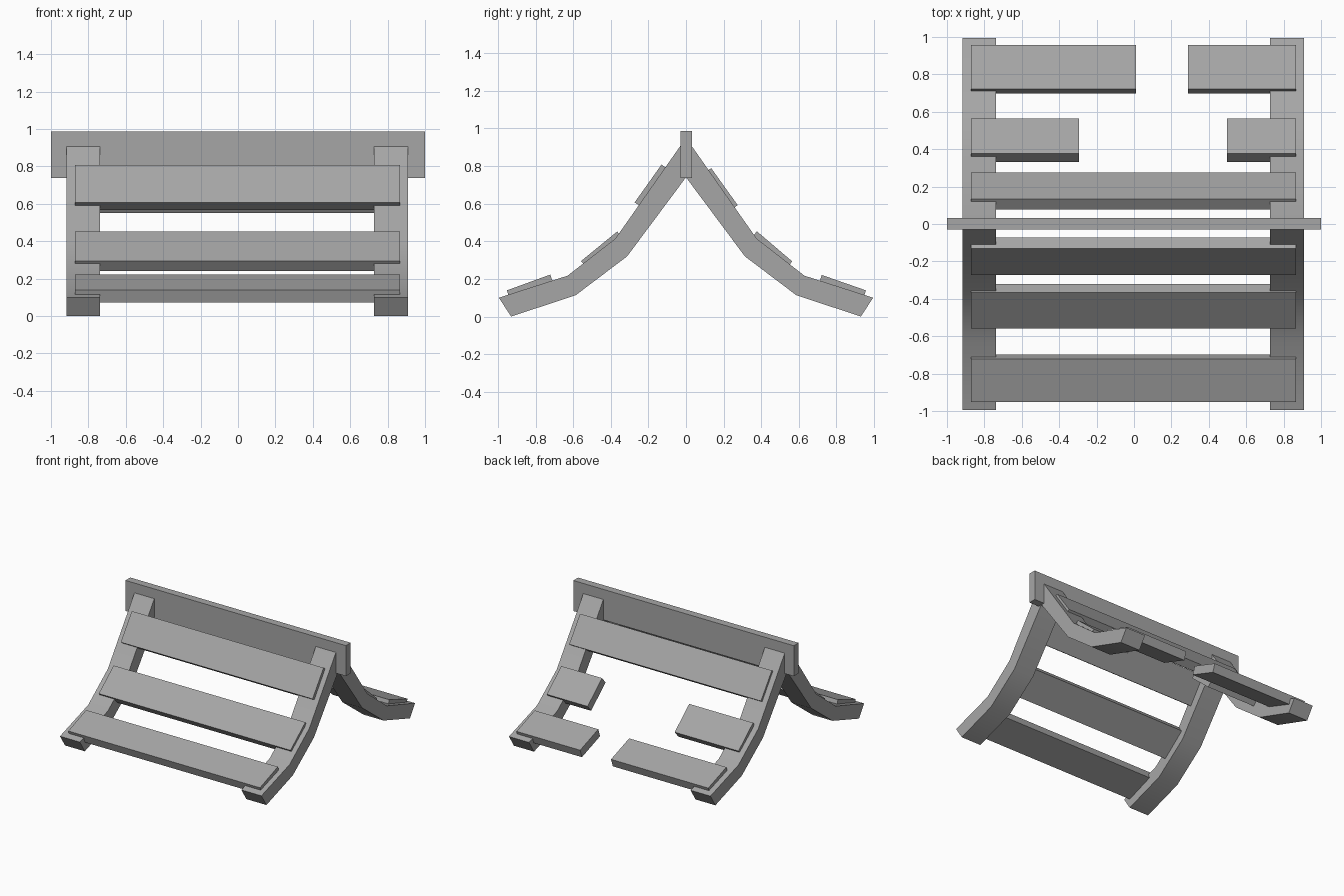
import bpy
import bmesh
from math import radians
from mathutils import Vector

cube = bpy.data.objects.get("Cube")
if cube:
    bpy.data.objects.remove(cube, do_unlink=True)

GREY = (0.38, 0.38, 0.38, 1.0)
wood = bpy.data.materials.new("plain_grey")
wood.use_nodes = True
wood.diffuse_color = GREY
bsdf = next(n for n in wood.node_tree.nodes if n.type == "BSDF_PRINCIPLED")
bsdf.inputs["Base Color"].default_value = GREY
bsdf.inputs["Roughness"].default_value = 0.8


def extrude_strip(name, upper, lower, x0, x1):
    """Solid between two (y, z) lines, running from x0 to x1."""
    bm = bmesh.new()
    rings = []
    for u, l in zip(upper, lower):
        rings.append([bm.verts.new(p) for p in (
            (x0, *u), (x1, *u), (x1, *l), (x0, *l))])
    for a, b in zip(rings, rings[1:]):
        for i in range(4):
            j = (i + 1) % 4
            bm.faces.new((a[i], a[j], b[j], b[i]))
    bm.faces.new(rings[0])
    bm.faces.new(rings[-1])
    bmesh.ops.recalc_face_normals(bm, faces=bm.faces)
    mesh = bpy.data.meshes.new(name)
    bm.to_mesh(mesh)
    bm.free()
    mesh.materials.append(wood)
    obj = bpy.data.objects.new(name, mesh)
    bpy.context.collection.objects.link(obj)
    return obj


def mirrored(half):
    """Complete a front half line that ends on the ridge at y = 0."""
    return half + [(-y, z) for y, z in reversed(half[:-1])]


# Curved rafters, one on each side, running over the ridge
top_line = mirrored([(-0.995, 0.10), (-0.63, 0.217), (-0.375, 0.415), (0, 0.95)])
under_line = mirrored([(-0.93, 0.0), (-0.587, 0.113), (-0.313, 0.32), (0, 0.74)])
for name, x0, x1 in (("right_rafter", -0.918, -0.738), ("left_rafter", 0.727, 0.909)):
    rafter = extrude_strip(name, top_line, under_line, x0, x1)
    bpy.ops.object.select_all(action="DESELECT")
    rafter.select_set(True)
    bpy.context.view_layer.objects.active = rafter
    bpy.ops.object.shade_smooth_by_angle(angle=radians(30))

# Ridge board
extrude_strip("ridge_board", [(-0.03, 0.987), (0.032, 0.987)],
              [(-0.03, 0.737), (0.032, 0.737)], -1, 1)

# Slats sunk into the rafters: lower and upper edge of the outer face, x spans
THICK = 0.07
LEFT, RIGHT = 0.867, -0.872
FULL = [(RIGHT, LEFT)]
slats = {
    "front_low_slat": ((-0.953, 0.139), (-0.722, 0.223), FULL),
    "front_middle_slat": ((-0.558, 0.295), (-0.366, 0.452), FULL),
    "front_high_slat": ((-0.273, 0.607), (-0.13, 0.808), FULL),
    "back_high_slat": ((0.275, 0.592), (0.134, 0.789), FULL),
    "back_middle_slat": ((0.565, 0.293), (0.377, 0.453),
                         [(RIGHT, -0.293), (0.497, LEFT)]),
    "back_low_slat": ((0.957, 0.139), (0.722, 0.221),
                      [(RIGHT, 0.01), (0.29, LEFT)]),
}
for name, (low, high, spans) in slats.items():
    run = (Vector(high) - Vector(low)).normalized()
    inward = Vector((abs(run.y), -abs(run.x)))
    if low[0] > 0:
        inward.x = -inward.x
    inward *= THICK
    outer = [low, high]
    inner = [tuple(Vector(p) + inward) for p in outer]
    for i, (x0, x1) in enumerate(spans):
        part = name if len(spans) == 1 else name + ("_right_piece", "_left_piece")[i]
        extrude_strip(part, outer, inner, x0, x1)
